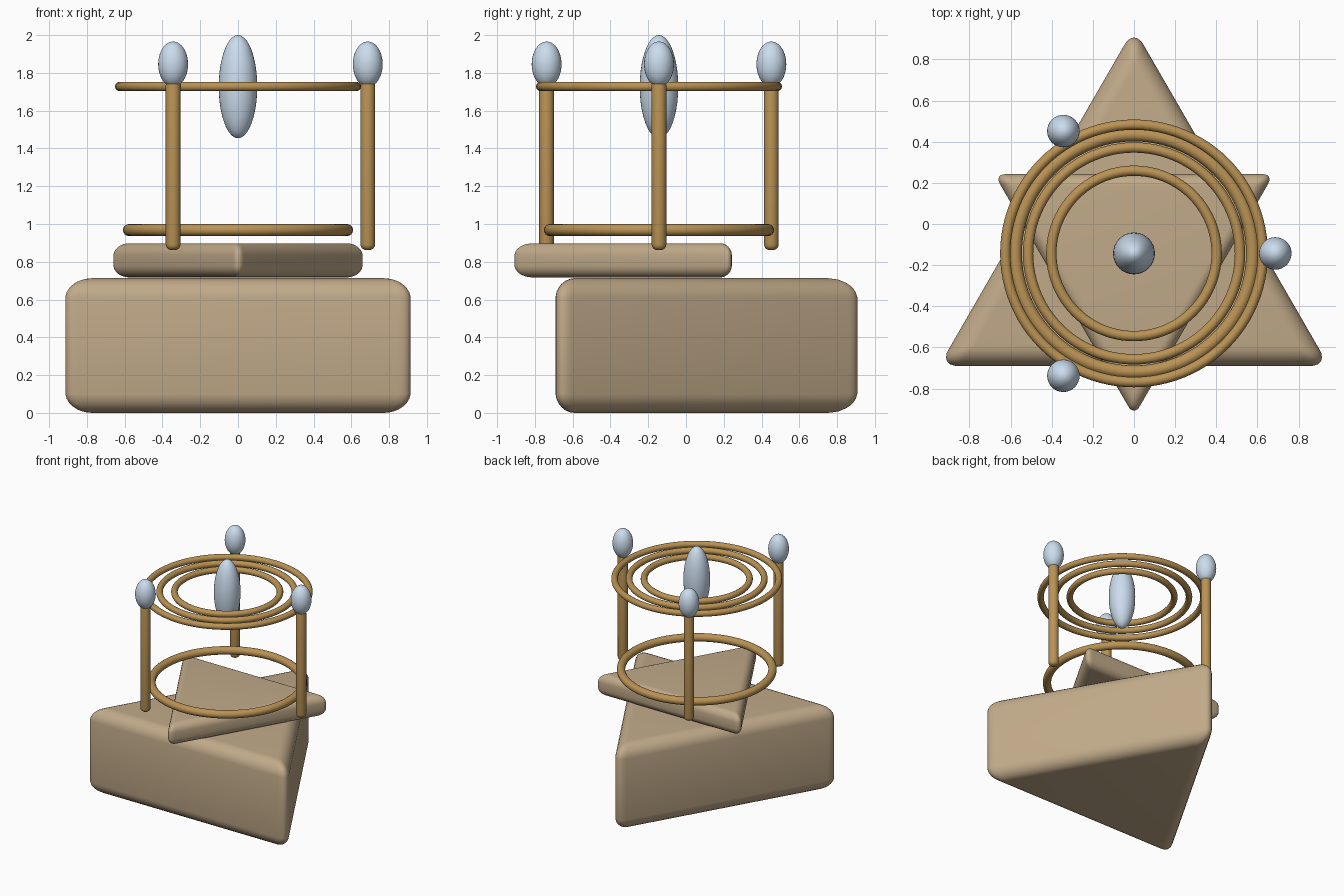
import bpy
import bmesh
from math import sin, cos, pi, radians
from mathutils import Matrix, Vector

cube = bpy.data.objects.get("Cube")
if cube:
    bpy.data.objects.remove(cube, do_unlink=True)

AXIS_Y = -0.143      # shared vertical axis of every part
RING_Z = 1.728


def make_material(name, rgb):
    mat = bpy.data.materials.new(name)
    mat.use_nodes = True
    mat.diffuse_color = (*rgb, 1)
    mat.node_tree.nodes["Principled BSDF"].inputs["Base Color"].default_value = (*rgb, 1)
    return mat


stone = make_material("sandstone", (0.53, 0.40, 0.25))
brass = make_material("brass", (0.49, 0.29, 0.09))
crystal = make_material("pale_crystal", (0.60, 0.72, 0.85))


def finish(obj, name, mat, angle=35):
    obj.name = name
    obj.data.materials.append(mat)
    bpy.ops.object.select_all(action='DESELECT')
    obj.select_set(True)
    bpy.context.view_layer.objects.active = obj
    bpy.ops.object.shade_smooth_by_angle(angle=radians(angle))
    return obj


def prism(name, sides, radius, z0, z1, centre, turn, bevel, mat, segments=6, limit=50):
    """Upright regular prism with rounded edges."""
    bm = bmesh.new()
    ring = [bm.verts.new((radius * cos(turn + 2 * pi * i / sides),
                          radius * sin(turn + 2 * pi * i / sides), z0))
            for i in range(sides)]
    base = bm.faces.new(ring)
    grown = bmesh.ops.extrude_face_region(bm, geom=[base])["geom"]
    bmesh.ops.translate(bm, vec=Vector((0, 0, z1 - z0)),
                        verts=[v for v in grown if isinstance(v, bmesh.types.BMVert)])
    bmesh.ops.recalc_face_normals(bm, faces=bm.faces)
    sharp = [e for e in bm.edges if e.calc_face_angle(0) > radians(limit)]
    bmesh.ops.bevel(bm, geom=sharp, offset=bevel, offset_type='OFFSET',
                    segments=segments, profile=0.5, affect='EDGES', clamp_overlap=True)
    mesh = bpy.data.meshes.new(name)
    bm.to_mesh(mesh)
    bm.free()
    obj = bpy.data.objects.new(name, mesh)
    obj.location = (centre[0], centre[1], 0)
    bpy.context.collection.objects.link(obj)
    return finish(obj, name, mat)


def ring(name, radius, thickness, z):
    bpy.ops.mesh.primitive_torus_add(major_radius=radius, minor_radius=thickness,
                                     major_segments=96, minor_segments=16,
                                     location=(0, AXIS_Y, z))
    return finish(bpy.context.object, name, brass, 60)


def ellipsoid(name, radius, half_height, location):
    bpy.ops.mesh.primitive_uv_sphere_add(segments=32, ring_count=20, radius=1,
                                         location=location)
    obj = bpy.context.object
    obj.data.transform(Matrix.Diagonal((radius, radius, half_height, 1)))
    return finish(obj, name, crystal, 60)


# Two stacked triangular slabs pointing opposite ways
prism("base_slab", 3, 1.095, 0, 0.713, (0, AXIS_Y), pi / 2, 0.10, stone)
prism("upper_slab", 3, 0.785, 0.717, 0.898, (0, AXIS_Y - 0.007), -pi / 2, 0.06, stone)

# Lower ring and the three concentric upper rings
ring("lower_ring", 0.577, 0.032, 0.968)
for name, radius in (("outer_ring", 0.626), ("middle_ring", 0.515), ("inner_ring", 0.402)):
    ring(name, radius, 0.025, RING_Z)

# Three posts, each capped with a crystal
for i, side in enumerate(("left", "back_right", "front_right")):
    angle = 2 * pi * i / 3
    x, y = 0.687 * cos(angle), AXIS_Y + 0.687 * sin(angle)
    prism(f"{side}_post", 32, 0.039, 0.862, 1.765, (x, y), 0, 0.03, brass, 4)
    ellipsoid(f"{side}_post_crystal", 0.079, 0.12, (x, y, 1.846))

# Floating crystal in the middle of the rings
ellipsoid("centre_crystal", 0.102, 0.273, (0, AXIS_Y, 1.727))
